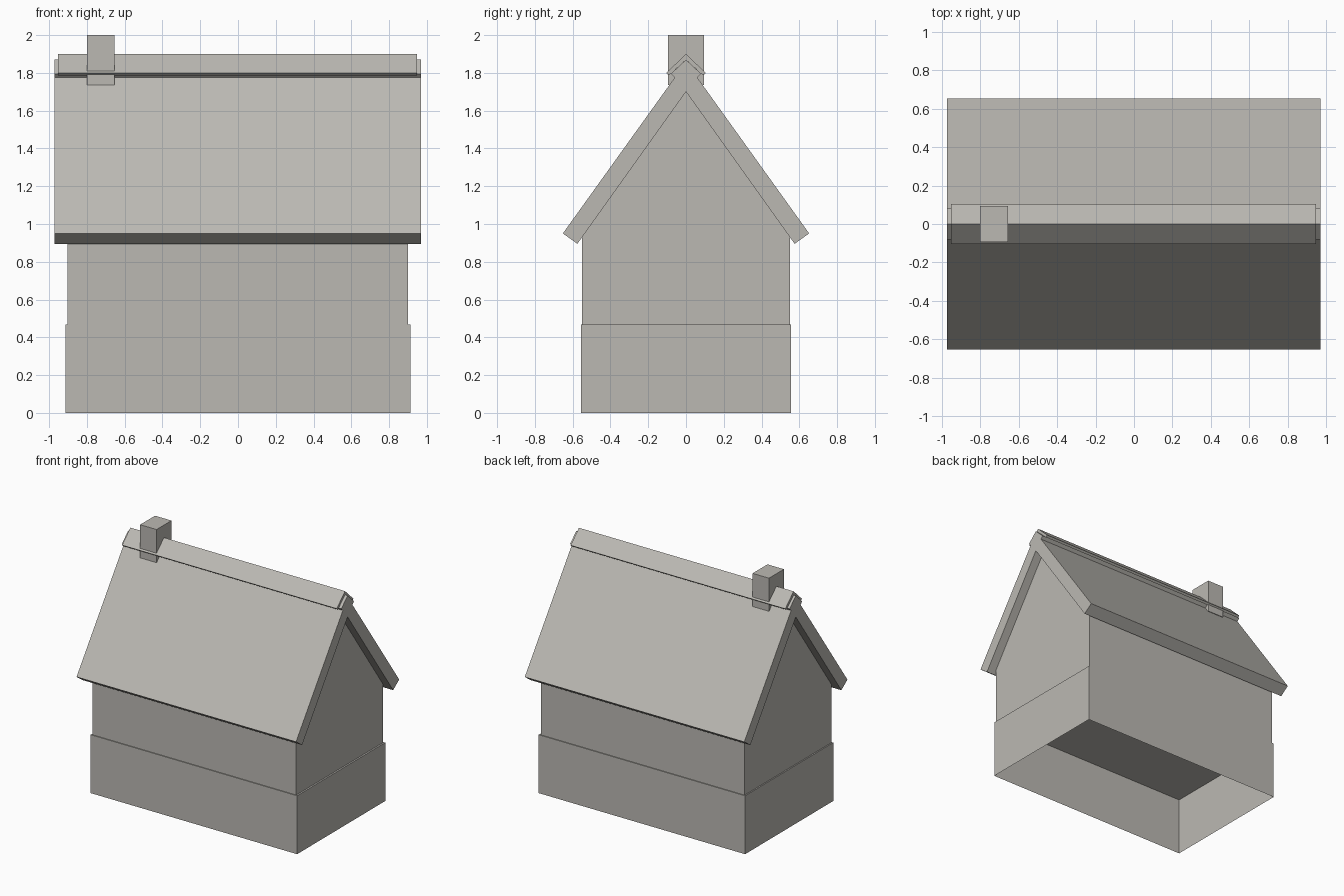
import bpy
import bmesh

if "Cube" in bpy.data.objects:
    bpy.data.objects.remove(bpy.data.objects["Cube"], do_unlink=True)

# Single warm stone grey
GREY = (0.50, 0.485, 0.45, 1.0)
stone = bpy.data.materials.new("warm_grey")
stone.use_nodes = True
stone.diffuse_color = GREY
stone.node_tree.nodes["Principled BSDF"].inputs["Base Color"].default_value = GREY


def prism(name, half, x0, x1, open_bottom=False):
    """Extrude a mirrored y-z profile (right half, listed from bottom up) along x."""
    left = [(-y, z) for y, z in reversed(half) if y > 0]
    profile = half + left
    bm = bmesh.new()
    ends = [[bm.verts.new((x, y, z)) for y, z in profile] for x in (x0, x1)]
    bm.faces.new(ends[0])
    bm.faces.new(ends[1])
    count = len(profile)
    for i in range(count):
        j = (i + 1) % count
        bm.faces.new((ends[0][i], ends[0][j], ends[1][j], ends[1][i]))
    bmesh.ops.recalc_face_normals(bm, faces=bm.faces)
    if open_bottom:
        floor = min(z for y, z in profile)
        under = [f for f in bm.faces if all(v.co.z < floor + 0.001 for v in f.verts)]
        bmesh.ops.delete(bm, geom=under, context="FACES_ONLY")
    mesh = bpy.data.meshes.new(name)
    bm.to_mesh(mesh)
    bm.free()
    mesh.materials.append(stone)
    obj = bpy.data.objects.new(name, mesh)
    bpy.context.scene.collection.objects.link(obj)
    return obj


# Plinth, hollow and open underneath
prism("foundation", [(0.557, 0), (0.557, 0.467)], -0.913, 0.913, open_bottom=True)

# Walls with gable ends
prism("gabled_walls", [(0.55, 0.467), (0.55, 0.93), (0, 1.70)], -0.903, 0.90, open_bottom=True)

# Thick pitched roof with a flared ridge
prism("roof", [(0, 1.70), (0.575, 0.895), (0.652, 0.95),
               (0.06, 1.775), (0.08, 1.795), (0, 1.87)], -0.972, 0.97)

# Folded cap along the ridge
prism("ridge_cap", [(0, 1.87), (0.09, 1.787), (0.105, 1.80), (0, 1.90)], -0.952, 0.947)

# Chimney straddling the ridge
prism("chimney", [(0.094, 1.735), (0.094, 2.0)], -0.80, -0.655)
